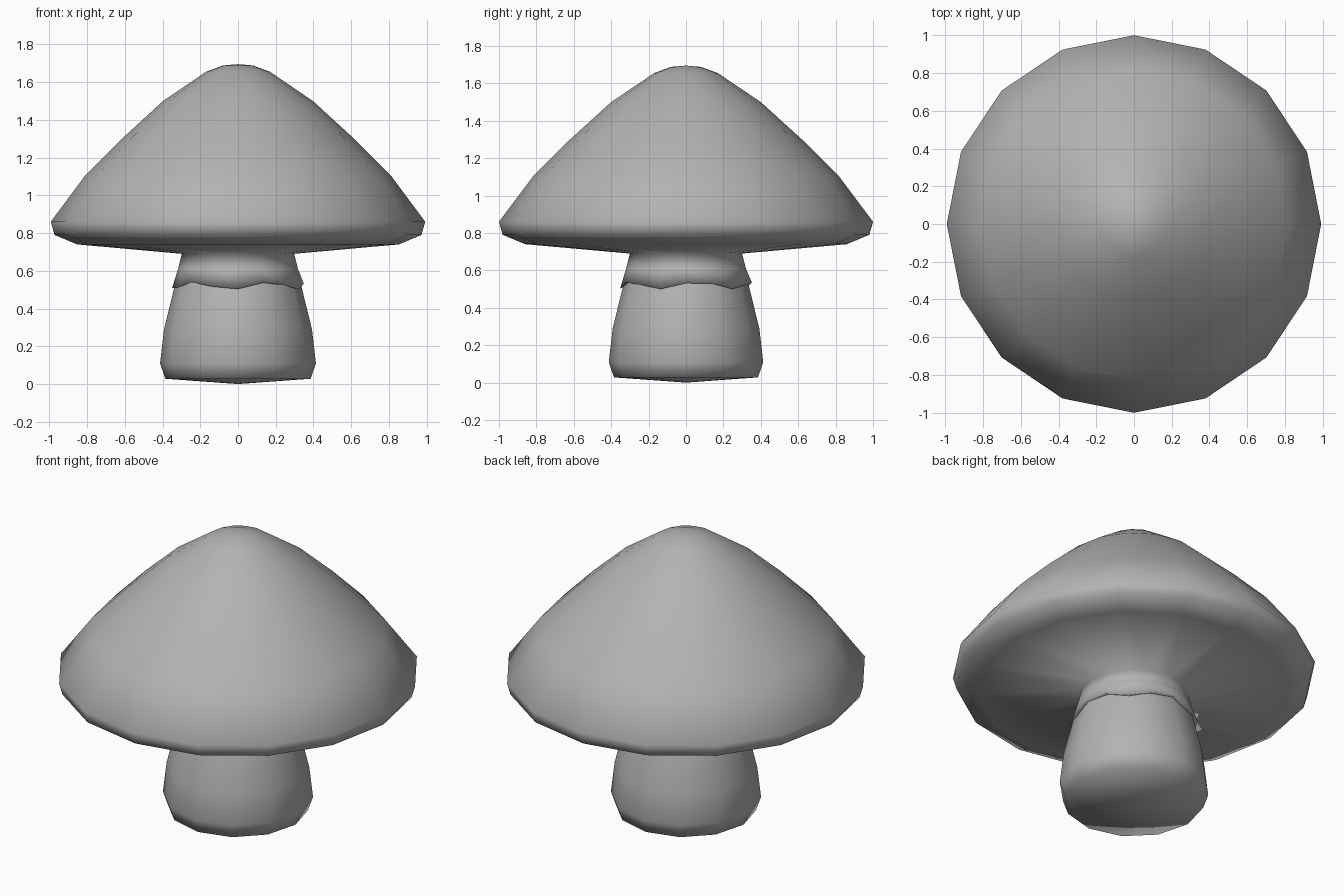
import bpy, bmesh, math

if "Cube" in bpy.data.objects:
    bpy.data.objects.remove(bpy.data.objects["Cube"])

grey = bpy.data.materials.new("soft grey")
grey.diffuse_color = (0.45, 0.45, 0.45, 1)
grey.use_nodes = True
grey.node_tree.nodes["Principled BSDF"].inputs["Base Color"].default_value = grey.diffuse_color


def lathe(name, profile, sides, ragged=(), sx=1.0):
    """Spin (radius, z) points round z; rings listed in ragged get a wavy edge."""
    bm = bmesh.new()
    rings = []
    for k, (r, z) in enumerate(profile):
        if r == 0:
            rings.append([bm.verts.new((0, 0, z))])
            continue
        ring = []
        for i in range(sides):
            a = 2 * math.pi * i / sides
            dz = 0.02 * math.sin(5 * a + 0.6) if k in ragged else 0
            ring.append(bm.verts.new((r * sx * math.cos(a), r * math.sin(a), z + dz)))
        rings.append(ring)
    for lo, hi in zip(rings, rings[1:]):
        for i in range(sides):
            j = (i + 1) % sides
            quad = [lo[i % len(lo)], lo[j % len(lo)], hi[j % len(hi)], hi[i % len(hi)]]
            bm.faces.new(list(dict.fromkeys(quad)))
    bmesh.ops.recalc_face_normals(bm, faces=bm.faces)
    for f in bm.faces:
        f.smooth = True
    mesh = bpy.data.meshes.new(name)
    bm.to_mesh(mesh)
    bm.free()
    mesh.materials.append(grey)
    obj = bpy.data.objects.new(name, mesh)
    bpy.context.collection.objects.link(obj)
    return obj


# Cap with rolled rim, shallow underside and ragged skirt hanging round the stem
lathe("cap_and_skirt", [
    (0, 1.695), (0.08, 1.688), (0.17, 1.655), (0.40, 1.50), (0.62, 1.30),
    (0.82, 1.10), (1.0, 0.86), (0.98, 0.79), (0.86, 0.74), (0.30, 0.69),
    (0.32, 0.61), (0.352, 0.52), (0.31, 0.535)], 16, ragged=(11, 12), sx=0.992)

# Bulging stem with a slightly domed base
lathe("stem", [
    (0, 0), (0.385, 0.028), (0.413, 0.11), (0.392, 0.29),
    (0.338, 0.51), (0.27, 0.70), (0, 0.74)], 12)
